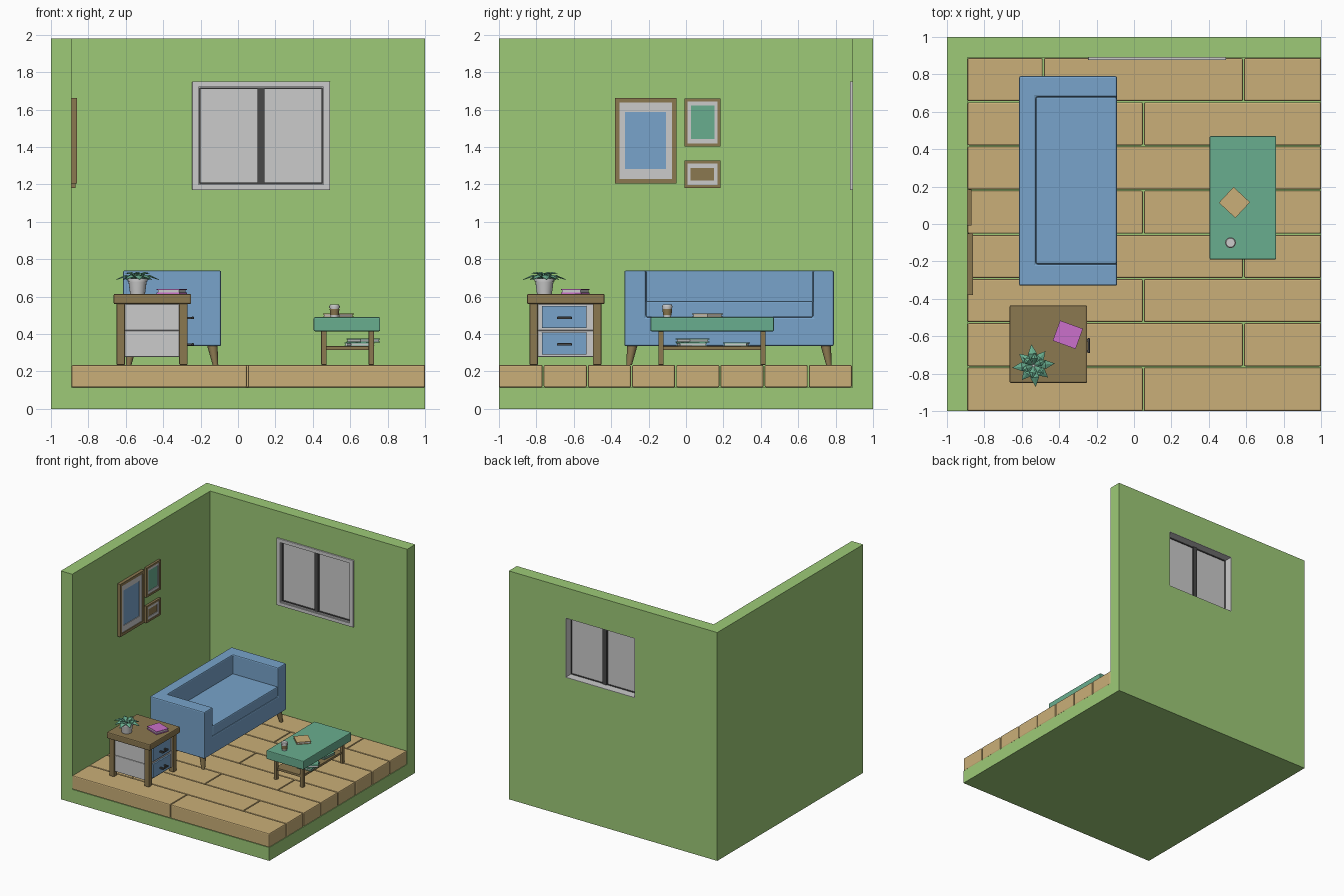
import bpy, bmesh, math
from mathutils import Vector, Matrix

if "Cube" in bpy.data.objects:
    bpy.data.objects.remove(bpy.data.objects["Cube"])


def material(name, r, g, b):
    lin = [((c / 255 + 0.055) / 1.055) ** 2.4 for c in (r, g, b)]
    m = bpy.data.materials.new(name)
    m.diffuse_color = (*lin, 1)
    m.use_nodes = True
    m.node_tree.nodes["Principled BSDF"].inputs["Base Color"].default_value = m.diffuse_color
    return m


GREEN = material("wall_green", 157, 202, 119)
BLUE = material("soft_blue", 120, 164, 203)
TAN = material("plank_tan", 202, 175, 120)
TEAL = material("leaf_teal", 105, 174, 143)
GREY = material("light_grey", 203, 203, 203)
BROWN = material("wood_brown", 139, 120, 80)
PINK = material("book_pink", 203, 112, 203)
DARK = material("dark_grey", 72, 72, 72)


def add(name, bm, mat):
    bmesh.ops.recalc_face_normals(bm, faces=bm.faces)
    me = bpy.data.meshes.new(name)
    bm.to_mesh(me)
    bm.free()
    ob = bpy.data.objects.new(name, me)
    bpy.context.collection.objects.link(ob)
    me.materials.append(mat)
    return ob


def box(name, x, y, z, mat, bevel=0.0, turn=0.0):
    """Box from (min, max) ranges, optionally bevelled and turned about z."""
    bm = bmesh.new()
    size = [r[1] - r[0] for r in (x, y, z)]
    mid = [(r[0] + r[1]) / 2 for r in (x, y, z)]
    bmesh.ops.create_cube(bm, size=1)
    bmesh.ops.scale(bm, vec=size, verts=bm.verts)
    if bevel:
        bmesh.ops.bevel(bm, geom=bm.edges[:], offset=bevel, segments=2,
                        profile=0.5, affect='EDGES')
    bm.transform(Matrix.Translation(mid) @ Matrix.Rotation(math.radians(turn), 4, 'Z'))
    return add(name, bm, mat)


def apply_modifiers(ob):
    dg = bpy.context.evaluated_depsgraph_get()
    me = bpy.data.meshes.new_from_object(ob.evaluated_get(dg))
    ob.modifiers.clear()
    ob.data = me


def carve(ob, x, y, z):
    """Cut a box out of an object."""
    cutter = box("cutter", x, y, z, ob.data.materials[0])
    mod = ob.modifiers.new("cut", 'BOOLEAN')
    mod.object, mod.operation, mod.solver = cutter, 'DIFFERENCE', 'EXACT'
    apply_modifiers(ob)
    bpy.data.objects.remove(cutter)


def bevel_edges(ob, width):
    mod = ob.modifiers.new("bevel", 'BEVEL')
    mod.width, mod.segments, mod.limit_method = width, 2, 'ANGLE'
    apply_modifiers(ob)


def rod(name, bottom, top, r0, r1, mat, sides=16):
    """Tapered round rod whose end rings stay level, with smooth sides."""
    bm = bmesh.new()
    bmesh.ops.create_cone(bm, cap_ends=True, segments=sides, radius1=r0, radius2=r1, depth=2)
    for v in bm.verts:
        end = Vector(top if v.co.z > 0 else bottom)
        v.co = end + Vector((v.co.x, v.co.y, 0))
    for f in bm.faces:
        f.smooth = len(f.verts) == 4
    return add(name, bm, mat)


def book(name, cx, cy, z, w, d, h, turn, mat):
    """Grey pages between two covers."""
    def part(n, grow, za, zb, m):
        box(name + n, (cx - w / 2 - grow, cx + w / 2 + grow),
            (cy - d / 2 - grow, cy + d / 2 + grow), (za, zb), m, 0, turn)
    c = h * 0.25
    part("_lower_cover", 0, z, z + c, mat)
    part("_pages", -0.005, z + c, z + h - c, GREY)
    part("_upper_cover", 0, z + h - c, z + h, mat)


# Room shell: slab, left wall and back wall with a window opening
WX, WZ = (-0.21, 0.457), (1.2, 1.72)
room = box("room_shell", (-1, 1), (-1, 1), (0, 1.98), GREEN)
carve(room, (-0.89, 1.2), (-1.2, 0.89), (0.115, 2.2))
carve(room, WX, (0.8, 1.2), WZ)

# Floor planks in staggered rows
row = 1.89 / 8
for i in range(8):
    cuts = [-0.89, 0.05, 1] if i % 2 == 0 else [-0.89, -0.485, 0.585, 1]
    for j, (a, b) in enumerate(zip(cuts, cuts[1:])):
        y = -1 + i * row
        box(f"floor_plank_{i}_{j}", (a + (0.003 if j else 0), b - (0.003 if b < 1 else 0)),
            (y + (0.003 if i else 0), y + row - 0.003), (0.115, 0.235), TAN, 0.008)

# Window: inner trim, lined opening, panes and dark divider
trim = box("window_trim", (-0.245, 0.492), (0.876, 0.892), (1.17, 1.75), GREY, 0.003)
carve(trim, WX, (0.8, 1), WZ)
lining = box("window_lining", WX, (0.885, 1.0), WZ, GREY)
carve(lining, (WX[0] + 0.004, WX[1] - 0.004), (0.8, 1.1), (WZ[0] + 0.004, WZ[1] - 0.004))
box("window_pane", WX, (0.912, 0.922), WZ, GREY)
sash = box("window_sash", WX, (0.9, 0.93), WZ, DARK)
carve(sash, (WX[0] + 0.01, WX[1] - 0.01), (0.8, 1.1), (WZ[0] + 0.01, WZ[1] - 0.01))
box("window_divider", (0.105, 0.143), (0.895, 0.938), WZ, DARK)

# Framed pictures: (frame y, frame z, art y, art z, front x, colour)
pictures = [((-0.38, -0.05), (1.205, 1.662), (-0.327, -0.108), (1.283, 1.588), -0.862, BLUE),
            ((-0.008, 0.185), (1.403, 1.66), (0.028, 0.152), (1.443, 1.622), -0.87, TEAL),
            ((-0.008, 0.185), (1.182, 1.328), (0.024, 0.15), (1.222, 1.288), -0.87, BROWN)]
for i, (fy, fz, ay, az, fx, col) in enumerate(pictures):
    t = 0.024 if i == 0 else 0.016
    iy, iz = (fy[0] + t, fy[1] - t), (fz[0] + t, fz[1] - t)
    frame = box(f"picture_frame_{i}", (-0.89, fx), fy, fz, BROWN)
    carve(frame, (-1, 0), iy, iz)
    mat_board = box(f"picture_mat_{i}", (-0.89, fx - 0.006), iy, iz, GREY)
    carve(mat_board, (-1, 0), ay, az)
    box(f"picture_art_{i}", (-0.89, fx - 0.011), ay, az, col)

# Sofa: carved block, seat cushion and splayed legs
sofa = box("sofa_body", (-0.615, -0.09), (-0.33, 0.79), (0.335, 0.74), BLUE)
carve(sofa, (-0.525, 0.2), (-0.215, 0.68), (0.49, 1))
bevel_edges(sofa, 0.009)
box("sofa_cushion", (-0.525, -0.092), (-0.214, 0.679), (0.488, 0.578), BLUE, 0.009)
for sx in (-1, 1):
    for sy in (-1, 1):
        x, y = -0.3525 + sx * 0.215, 0.23 + sy * 0.517
        rod("sofa_leg", (x + sx * 0.017, y + sy * 0.017, 0.235), (x, y, 0.34), 0.015, 0.028, BROWN)

# Side table: top, legs, two grey drawer boxes, blue fronts and handles
box("side_table_top", (-0.665, -0.25), (-0.85, -0.435), (0.56, 0.615), BROWN, 0.008)
for x in (-0.65, -0.315):
    for y in (-0.837, -0.498):
        box("side_table_leg", (x, x + 0.046), (y, y + 0.046), (0.235, 0.565), BROWN, 0.006)
for z in (0.278, 0.42):
    box("drawer_box", (-0.635, -0.285), (-0.822, -0.468), (z, z + 0.14), GREY, 0.003)
    box("drawer_front", (-0.29, -0.272), (-0.77, -0.532), (z + 0.012, z + 0.13), BLUE, 0.003)
    box("drawer_handle", (-0.248, -0.236), (-0.69, -0.61), (z + 0.06, z + 0.073), DARK, 0.003)
    for y in (-0.685, -0.627):
        box("handle_post", (-0.275, -0.242), (y, y + 0.012), (z + 0.061, z + 0.072), DARK)
book("pink_book", -0.354, -0.592, 0.615, 0.13, 0.115, 0.026, -20, PINK)

# Potted plant
PX, PY = -0.537, -0.757
rod("plant_pot", (PX, PY, 0.615), (PX, PY, 0.69), 0.04, 0.05, GREY, 20)
rod("plant_pot_rim", (PX, PY, 0.68), (PX, PY, 0.698), 0.053, 0.053, GREY, 20)


def leaf(name, angle, length, width, lift, droop):
    """Folded pointed leaf that arches out from the pot centre."""
    bm = bmesh.new()
    m = length * 0.55
    pts = [(0, 0, 0), (m, width, lift - 0.008), (m, 0, lift),
           (m, -width, lift - 0.008), (length, 0, droop)]
    v = [bm.verts.new(p) for p in pts]
    for f in ((0, 2, 1), (0, 3, 2), (1, 2, 4), (2, 3, 4)):
        bm.faces.new([v[k] for k in f])
    bm.transform(Matrix.Translation((PX, PY, 0.692)) @ Matrix.Rotation(angle, 4, 'Z'))
    ob = add(name, bm, TEAL)
    mod = ob.modifiers.new("thickness", 'SOLIDIFY')
    mod.thickness = 0.003


for k in range(8):
    leaf(f"outer_leaf_{k}", k * math.tau / 8 + 0.1, 0.115 if k % 2 == 0 else 0.1, 0.024, 0.025, 0.0)
for k in range(6):
    leaf(f"inner_leaf_{k}", k * math.tau / 6 + 0.4, 0.07, 0.018, 0.04, 0.034)

# Coffee table: padded top, legs, shelf with rails
box("coffee_table_top", (0.405, 0.76), (-0.19, 0.47), (0.415, 0.49), TEAL, 0.006)
for x in (0.445, 0.698):
    for y in (-0.148, 0.397):
        box("coffee_table_leg", (x, x + 0.029), (y, y + 0.029), (0.235, 0.42), BROWN, 0.004)
box("coffee_table_shelf", (0.455, 0.715), (-0.138, 0.416), (0.315, 0.335), BROWN, 0.003)

# Books on the shelf and on the table
book("shelf_book_lower", 0.655, 0.03, 0.335, 0.13, 0.15, 0.02, 8, TEAL)
book("shelf_book_upper", 0.67, 0.035, 0.355, 0.13, 0.13, 0.022, 35, TEAL)
book("shelf_book_single", 0.635, 0.27, 0.335, 0.12, 0.13, 0.02, -6, TEAL)
book("tan_book", 0.537, 0.115, 0.49, 0.115, 0.12, 0.02, 47, TAN)

# Takeaway cup: grey body, brown sleeve, grey lid
CX, CY = 0.516, -0.1
rod("cup_body", (CX, CY, 0.49), (CX, CY, 0.545), 0.02, 0.026, GREY, 20)
rod("cup_sleeve", (CX, CY, 0.503), (CX, CY, 0.533), 0.0228, 0.026, BROWN, 20)
rod("cup_lid", (CX, CY, 0.541), (CX, CY, 0.549), 0.029, 0.029, GREY, 20)
rod("cup_lid_top", (CX, CY, 0.549), (CX, CY, 0.558), 0.026, 0.024, GREY, 20)
